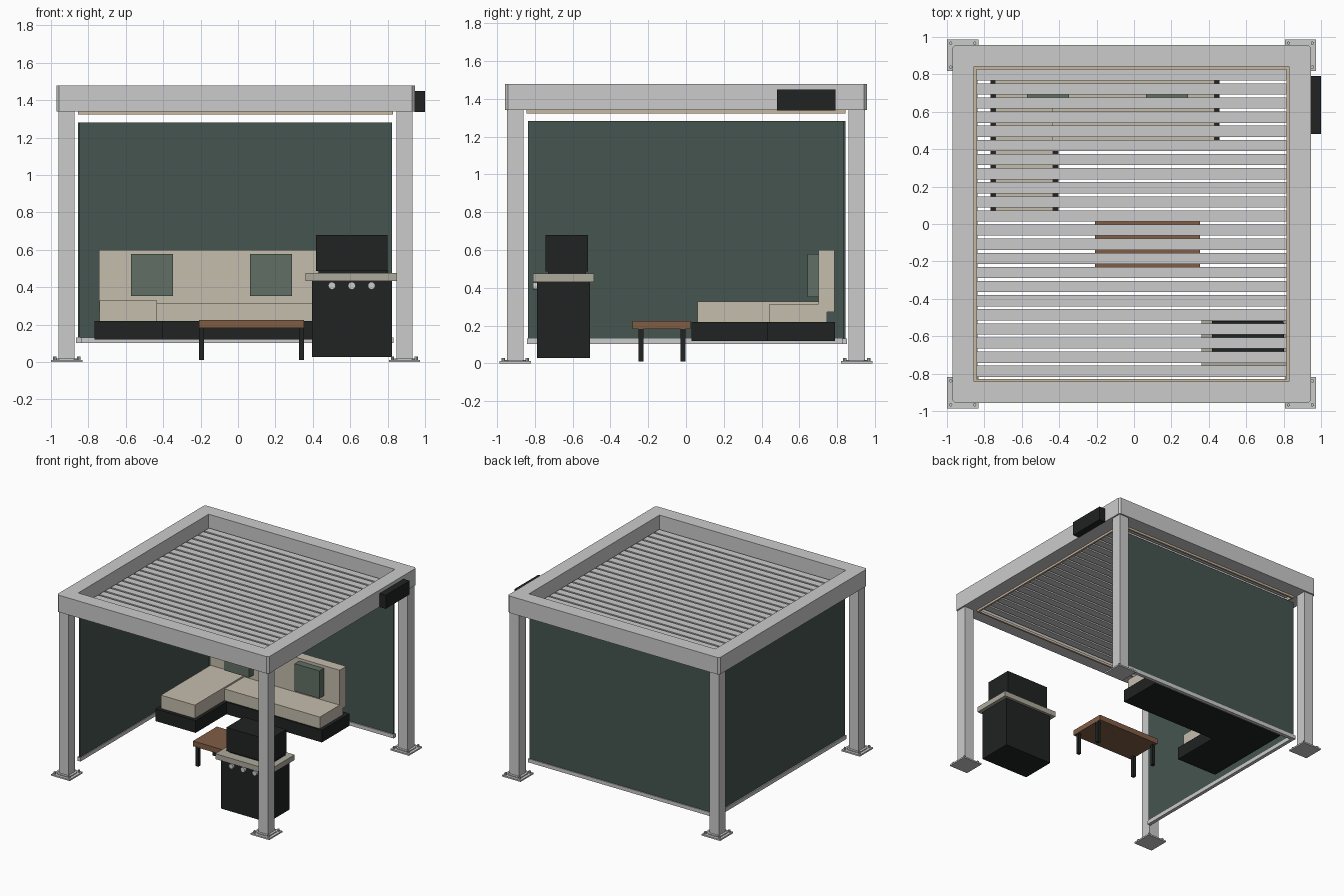
import bpy, bmesh, math
from mathutils import Matrix, Vector

if "Cube" in bpy.data.objects:
    bpy.data.objects.remove(bpy.data.objects["Cube"])

CX = -0.013  # pergola centre in x


def mat(name, r, g, b):
    m = bpy.data.materials.new(name)
    m.diffuse_color = (r, g, b, 1)
    m.use_nodes = True
    m.node_tree.nodes["Principled BSDF"].inputs["Base Color"].default_value = m.diffuse_color
    return m


BLACK = mat("black", 0.014, 0.017, 0.016)
FABRIC = mat("screen_green", 0.06, 0.09, 0.08)
CREAM = mat("cream", 0.56, 0.51, 0.42)
SAGE = mat("sage", 0.12, 0.16, 0.13)
WOOD = mat("wood", 0.22, 0.11, 0.06)
STONE = mat("stone", 0.42, 0.40, 0.34)
LED = mat("warm_strip", 0.60, 0.48, 0.35)


def finish(name, bm, m=None):
    bmesh.ops.recalc_face_normals(bm, faces=bm.faces)
    me = bpy.data.meshes.new(name)
    bm.to_mesh(me)
    bm.free()
    if m:
        me.materials.append(m)
    ob = bpy.data.objects.new(name, me)
    bpy.context.collection.objects.link(ob)
    return ob


def box(name, x, y, z, m=None):
    bm = bmesh.new()
    bmesh.ops.create_cube(bm, size=1)
    for v in bm.verts:
        v.co = Vector([(r[0] + r[1]) / 2 + c * (r[1] - r[0]) for c, r in zip(v.co, (x, y, z))])
    return finish(name, bm, m)


def prism(name, pts, z0, z1, m=None, mtx=Matrix()):
    bm = bmesh.new()
    f = bm.faces.new([bm.verts.new((px, py, z0)) for px, py in pts])
    ext = bmesh.ops.extrude_face_region(bm, geom=[f], use_keep_orig=True)
    for v in ext["geom"]:
        if isinstance(v, bmesh.types.BMVert):
            v.co.z = z1
    bm.transform(mtx)
    return finish(name, bm, m)


def cylinder(name, loc, r, h, seg, m=None, rot=Matrix()):
    bm = bmesh.new()
    bmesh.ops.create_cone(bm, cap_ends=True, segments=seg, radius1=r, radius2=r, depth=h,
                          matrix=Matrix.Translation(loc) @ rot)
    return finish(name, bm, m)


# roof frame: four mitred beams with chamfered outer corners
H, I, C = 0.958, 0.843, 0.015
beam = [(-(H - C), -H), (H - C, -H), (H - C / 2, -(H - C / 2)), (I, -I), (-I, -I),
        (-(H - C / 2), -(H - C / 2))]
for i, side in enumerate(("front", "right", "back", "left")):
    turn = Matrix.Translation((CX, 0, 0)) @ Matrix.Rotation(i * math.pi / 2, 4, 'Z')
    prism(side + "_beam", beam, 1.34, 1.478, None, turn)
    # light strip along the inner lower edge
    prism(side + "_light_strip", [(-I, -I), (I, -I), (I - 0.014, -I + 0.014), (-I + 0.014, -I + 0.014)],
          1.323, 1.342, LED, turn)

# louvre slats
N, PITCH = 22, 0.0755
for i in range(N):
    y = (i - (N - 1) / 2) * PITCH + 0.005
    box("roof_slat", (CX - 0.829, CX + 0.829), (y - 0.030, y + 0.030), (1.352, 1.374))

# posts with base plates, collars and bolts
for sx in (-1, 1):
    for sy in (-1, 1):
        px, py = CX + sx * 0.903, sy * 0.903
        box("post", (px - 0.043, px + 0.043), (py - 0.043, py + 0.043), (0.01, 1.34))
        box("base_plate", (px - 0.084, px + 0.084), (py - 0.084, py + 0.084), (0, 0.012))
        a, c = 0.062, 0.04
        oct_pts = [(a, -c), (a, c), (c, a), (-c, a), (-a, c), (-a, -c), (-c, -a), (c, -a)]
        prism("base_collar", oct_pts, 0.012, 0.019, None, Matrix.Translation((px, py, 0)))
        for bx in (-1, 1):
            for by in (-1, 1):
                cylinder("bolt", (px + bx * 0.064, py + by * 0.064, 0.02), 0.009, 0.02, 8)

# roll-down screens with weighted bottom bars
box("back_screen", (-0.85, 0.823), (0.833, 0.845), (0.125, 1.282), FABRIC)
box("left_screen", (-0.856, -0.844), (-0.835, 0.84), (0.125, 1.282), FABRIC)
box("back_screen_bar", (-0.838, 0.832), (0.824, 0.852), (0.102, 0.132))
box("left_screen_bar", (-0.866, -0.838), (-0.84, 0.852), (0.102, 0.132))

# wall heater on the right beam
box("heater", (0.943, 1.0), (0.482, 0.79), (1.338, 1.45), BLACK)

# corner sofa
box("sofa_base", (-0.768, 0.458), (0.43, 0.788), (0.12, 0.22), BLACK)
box("chaise_base", (-0.768, -0.405), (0.03, 0.43), (0.12, 0.22), BLACK)
box("chaise_cushion", (-0.74, -0.433), (0.06, 0.74), (0.22, 0.328), CREAM)
box("seat_cushion", (-0.433, 0.43), (0.443, 0.745), (0.22, 0.315), CREAM)
box("backrest", (-0.742, 0.43), (0.70, 0.785), (0.273, 0.60), CREAM)
for x in (-0.572, 0.064):
    box("pillow", (x, x + 0.224), (0.642, 0.705), (0.353, 0.578), SAGE)

# coffee table
box("table_top", (-0.209, 0.354), (-0.283, 0.025), (0.183, 0.226), WOOD)
for x in (-0.209, 0.327):
    for y in (-0.252, -0.028):
        box("table_leg", (x, x + 0.026), (y, y + 0.026), (0.01, 0.184), BLACK)

# grill
box("grill_body", (0.395, 0.823), (-0.787, -0.507), (0.028, 0.432), BLACK)
box("grill_shelf", (0.361, 0.853), (-0.809, -0.486), (0.432, 0.475), STONE)
box("grill_grate", (0.435, 0.802), (-0.73, -0.53), (0.475, 0.49), BLACK)
box("grill_hood", (0.416, 0.80), (-0.743, -0.518), (0.488, 0.68), BLACK)
for x in (0.502, 0.608, 0.714):
    k = cylinder("grill_knob", (x, -0.796, 0.408), 0.02, 0.026, 16, None,
                 Matrix.Rotation(math.pi / 2, 4, 'X'))
